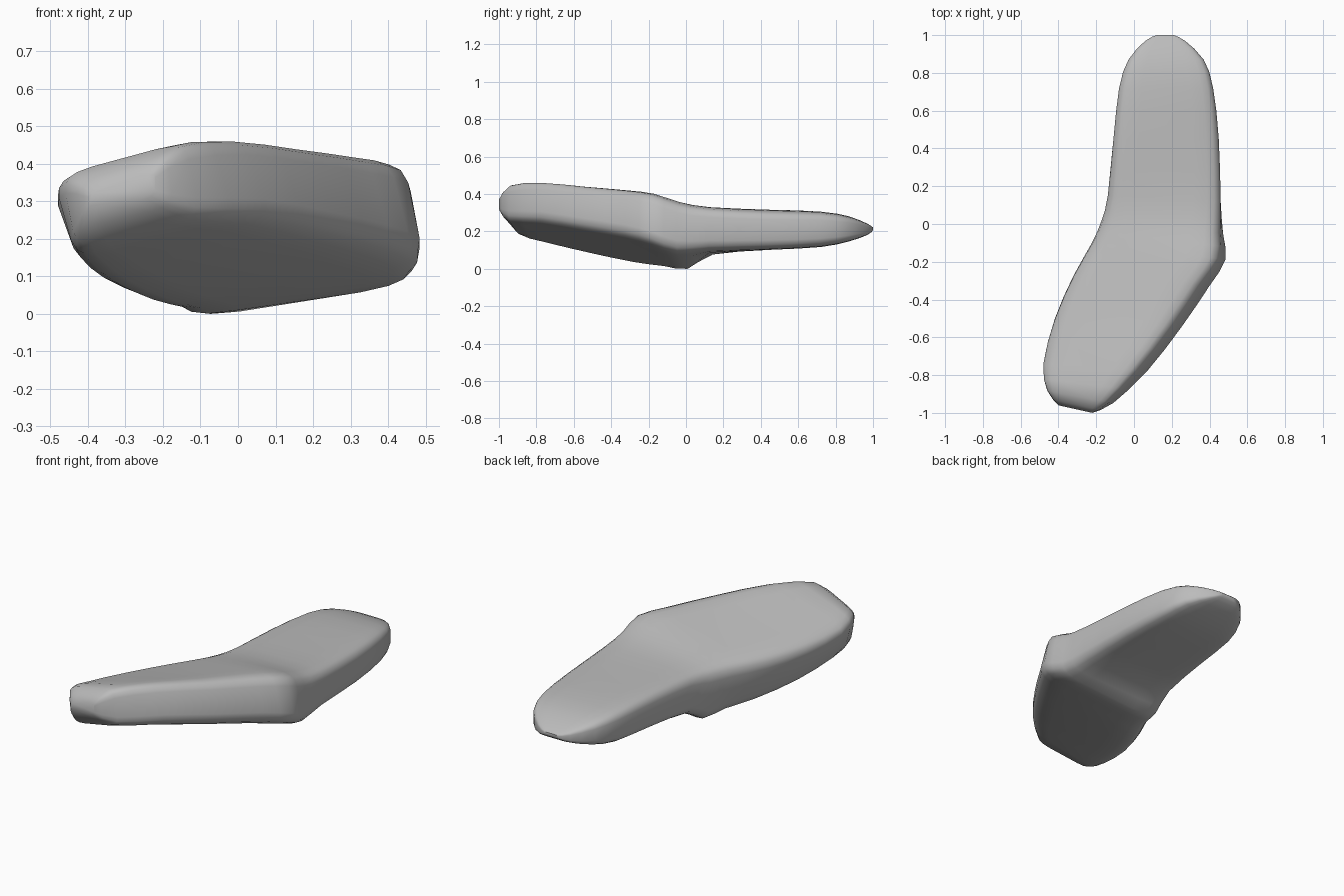
import bpy, bmesh, math
from mathutils import Vector

cube = bpy.data.objects.get("Cube")
if cube:
    bpy.data.objects.remove(cube, do_unlink=True)

SIDES = 20       # points around each cross-section
STEPS = 2        # rings between two stations
FULLNESS = 0.36  # lower is squarer

# Stations from front tip to back tip:
# left x, y, right x, y, top left z, top right z, bottom left z, bottom right z, lean
STATIONS = [
    (-.40, -.96, -.22, -1.0, .33, .39, .29, .32, 0),
    (-.47, -.88, -.10, -.95, .38, .47, .18, .27, .04),
    (-.50, -.74, .09, -.78, .35, .49, .13, .26, .08),
    (-.44, -.50, .27, -.55, .33, .47, .07, .22, .08),
    (-.34, -.27, .42, -.33, .32, .45, .02, .18, .08),
    (-.24, -.10, .50, -.19, .32, .43, 0, .14, .06),
    (-.18, .02, .48, -.05, .32, .38, -.01, .09, .03),
    (-.14, .15, .46, .12, .32, .345, .08, .10, 0),
    (-.11, .45, .45, .45, .325, .325, .11, .11, 0),
    (-.08, .72, .42, .72, .315, .315, .125, .125, 0),
    (-.03, .87, .37, .87, .29, .29, .155, .155, 0),
    (.06, .97, .27, .97, .25, .25, .19, .19, 0),
    (.12, 1.0, .21, 1.0, .23, .23, .215, .215, 0),
]


def blend(i, t):
    """Smooth in-between of station i and the next one."""
    last = len(STATIONS) - 1
    quad = [STATIONS[max(0, min(last, i + k))] for k in (-1, 0, 1, 2)]
    return [b + t / 2 * (c - a + t * (2*a - 5*b + 4*c - d + t * (3*(b - c) + d - a)))
            for a, b, c, d in zip(*quad)]


def section(s):
    """Rounded box ring between the four leaning corners of a station."""
    lx, ly, rx, ry, tl, tr, bl, br, lean = s
    across = Vector((rx - lx, ry - ly, 0)).normalized() * lean
    top_l, top_r = Vector((lx, ly, tl)), Vector((rx, ry, tr)) - across
    low_l, low_r = Vector((lx, ly, bl)) + across, Vector((rx, ry, br))
    ring = []
    for k in range(SIDES):
        a = 2 * math.pi * (k + .5) / SIDES
        c, n = math.cos(a), math.sin(a)
        u = .5 + .5 * math.copysign(abs(c) ** FULLNESS, c)
        w = .5 + .5 * math.copysign(abs(n) ** FULLNESS, n)
        ring.append(low_l.lerp(low_r, u).lerp(top_l.lerp(top_r, u), w))
    return ring


# Loft the bent slab
bm = bmesh.new()
rings = []
for i in range(len(STATIONS) - 1):
    for j in range(STEPS):
        rings.append([bm.verts.new(p) for p in section(blend(i, j / STEPS))])
rings.append([bm.verts.new(p) for p in section(STATIONS[-1])])
for a, b in zip(rings, rings[1:]):
    for k in range(SIDES):
        m = (k + 1) % SIDES
        bm.faces.new((a[k], a[m], b[m], b[k]))
for ring in (rings[0], rings[-1]):
    bm.faces.new(ring)
bmesh.ops.recalc_face_normals(bm, faces=bm.faces)

# Rest it on the ground
low = min(v.co.z for v in bm.verts)
bmesh.ops.translate(bm, verts=bm.verts, vec=(0, 0, -low))

mesh = bpy.data.meshes.new("bent_slab")
bm.to_mesh(mesh)
bm.free()
slab = bpy.data.objects.new("bent_slab", mesh)
bpy.context.collection.objects.link(slab)

# Plain grey surface
grey = bpy.data.materials.new("plain_grey")
grey.use_nodes = True
colour = (.5, .5, .5, 1)
grey.diffuse_color = colour
grey.node_tree.nodes["Principled BSDF"].inputs["Base Color"].default_value = colour
mesh.materials.append(grey)

bpy.context.view_layer.objects.active = slab
slab.select_set(True)
bpy.ops.object.shade_smooth_by_angle(angle=math.radians(40))
